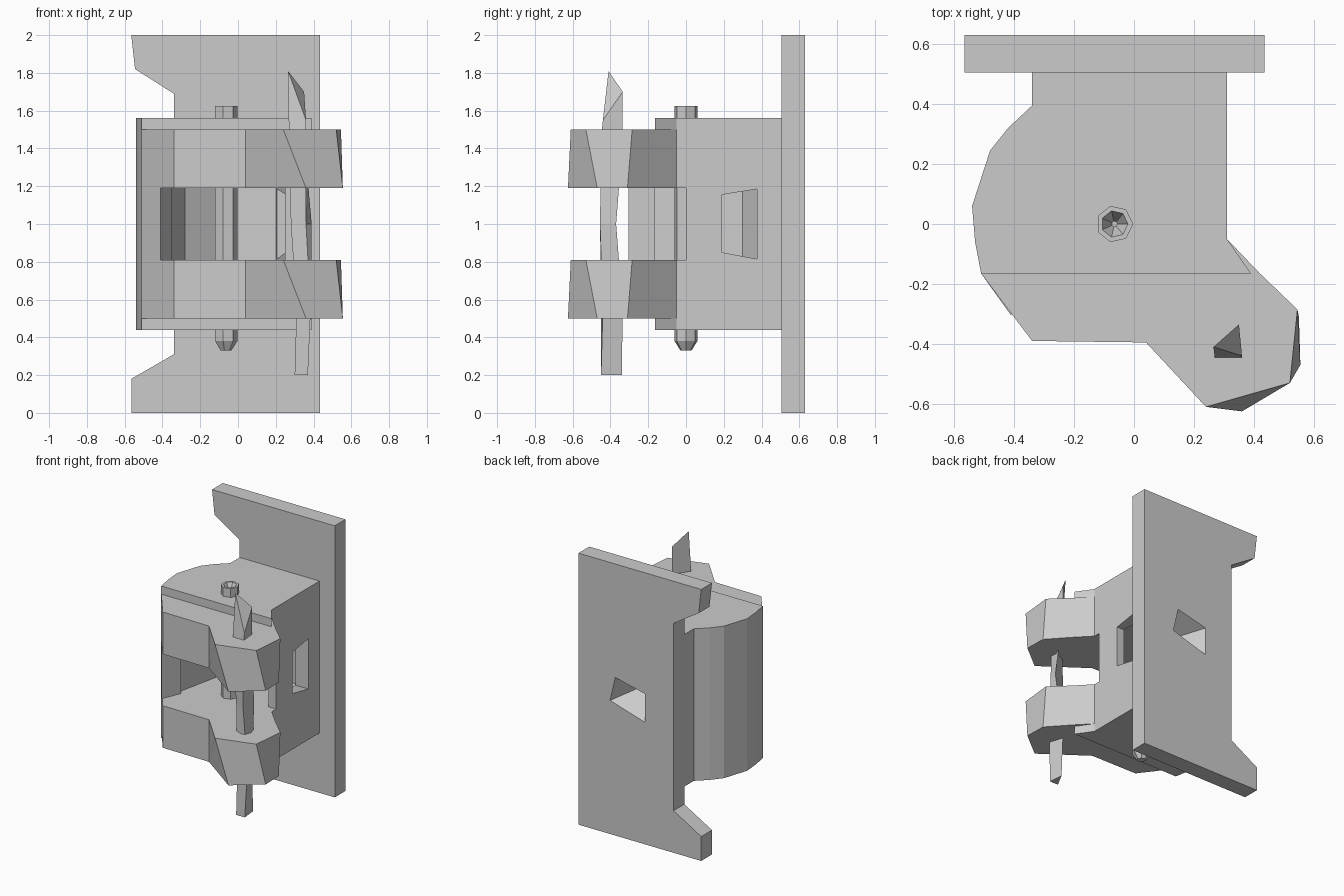
import bpy, bmesh, math

if "Cube" in bpy.data.objects:
    bpy.data.objects.remove(bpy.data.objects["Cube"])


def mesh_object(name, verts, faces):
    bm = bmesh.new()
    vs = [bm.verts.new(v) for v in verts]
    for f in faces:
        bm.faces.new([vs[i] for i in f])
    bmesh.ops.recalc_face_normals(bm, faces=bm.faces[:])
    me = bpy.data.meshes.new(name)
    bm.to_mesh(me)
    bm.free()
    ob = bpy.data.objects.new(name, me)
    bpy.context.collection.objects.link(ob)
    return ob


def loft(name, rings):
    """Join rings of equal point count with flat sides and two caps."""
    n = len(rings[0])
    verts = [p for r in rings for p in r]
    faces = [list(range(n)), [len(verts) - n + i for i in range(n)]]
    for k in range(len(rings) - 1):
        for i in range(n):
            j = (i + 1) % n
            faces.append([k * n + i, k * n + j, (k + 1) * n + j, (k + 1) * n + i])
    return mesh_object(name, verts, faces)


def flat(pts, z):
    return [(x, y, z) for x, y in pts]


def prism(name, pts, z0, z1):
    return loft(name, [flat(pts, z0), flat(pts, z1)])


def cut(target, cutter):
    m = target.modifiers.new("cut", 'BOOLEAN')
    m.operation = 'DIFFERENCE'
    m.solver = 'EXACT'
    m.object = cutter
    bpy.context.view_layer.update()
    ev = target.evaluated_get(bpy.context.evaluated_depsgraph_get())
    me = bpy.data.meshes.new_from_object(ev)
    target.modifiers.clear()
    target.data = me


# mounting plate with a notched edge
outline = [(-.565, 0), (.435, 0), (.435, 2), (-.565, 2),
           (-.545, 1.82), (-.34, 1.69), (-.34, .31), (-.565, .18)]
plate = loft("mounting_plate", [[(x, y, z) for x, z in outline] for y in (.505, .63)])

# hinge block
block = prism("hinge_block", [
    (.31, .51), (-.34, .51), (-.34, .395), (-.42, .32), (-.48, .245), (-.54, .06),
    (-.53, -.06), (-.51, -.165), (.39, -.165), (.31, -.05)], .44, 1.56)

# slot through the block between the two arms
slot = prism("slot_cutter", [
    (-.6, -.305), (-.41, -.305), (-.28, .3), (-.1, .43), (.2, .4), (.25, .2),
    (.25, 0), (.7, 0), (.7, -.7), (-.6, -.7)], .81, 1.19)
# side window
window = loft("window_cutter", [
    [(x, .19, .85), (x, .375, .815), (x, .375, 1.185), (x, .19, 1.155)] for x in (.2, .4)])
# tapering pocket in the back of the plate
mouth = [(.185, .98), (.14, 1.17), (-.115, 1.11), (-.115, .89)]
pocket = loft("pocket_cutter", [[(x, .64, z) for x, z in mouth],
                                [(.03 + (x - .03) * .15, .46, 1.06 + (z - 1.06) * .15)
                                 for x, z in mouth]])
cut(block, slot)
cut(block, window)
cut(block, pocket)
cut(plate, pocket)
for c in (slot, window, pocket):
    bpy.data.objects.remove(c)

# front cheek that closes the left end of the slot
prism("slot_cheek", [(-.51, -.165), (-.41, -.305), (-.35, -.165)], .81, 1.19)

# two arms with slightly slanted ends
root = [(.31, -.05), (.29, -.165), (-.51, -.165), (-.34, -.39), (.04, -.395)]
low = root + [(.36, -.625), (.555, -.47), (.55, -.31), (.42, -.165)]
high = root + [(.24, -.61), (.52, -.53), (.545, -.285), (.42, -.165)]
for name, z0, z1 in (("lower_arm", .5, .81), ("upper_arm", 1.19, 1.5)):
    loft(name, [flat(low, z0), flat(high, z1)])


# faceted hinge pin with a dished head and a short point
def ring(r, z, n=7):
    return [(-.065 + r * math.cos(math.tau * i / n), r * math.sin(math.tau * i / n), z)
            for i in range(n)]


loft("hinge_pin", [ring(.03, .33), ring(.062, .38), ring(.062, 1.625),
                   ring(.045, 1.625), ring(.01, 1.56)])

# thin twisted outer pin
loft("outer_pin", [
    [(.30, -.45, .2), (.37, -.45, .2), (.36, -.34, .2)],
    [(.31, -.45, .55), (.385, -.44, .55), (.35, -.335, .55)],
    [(.28, -.42, 1.0), (.36, -.455, 1.0), (.39, -.37, 1.0)],
    [(.27, -.45, 1.45), (.36, -.45, 1.45), (.35, -.335, 1.45)],
    [(.265, -.41, 1.81), (.36, -.44, 1.55), (.35, -.335, 1.7)]])
